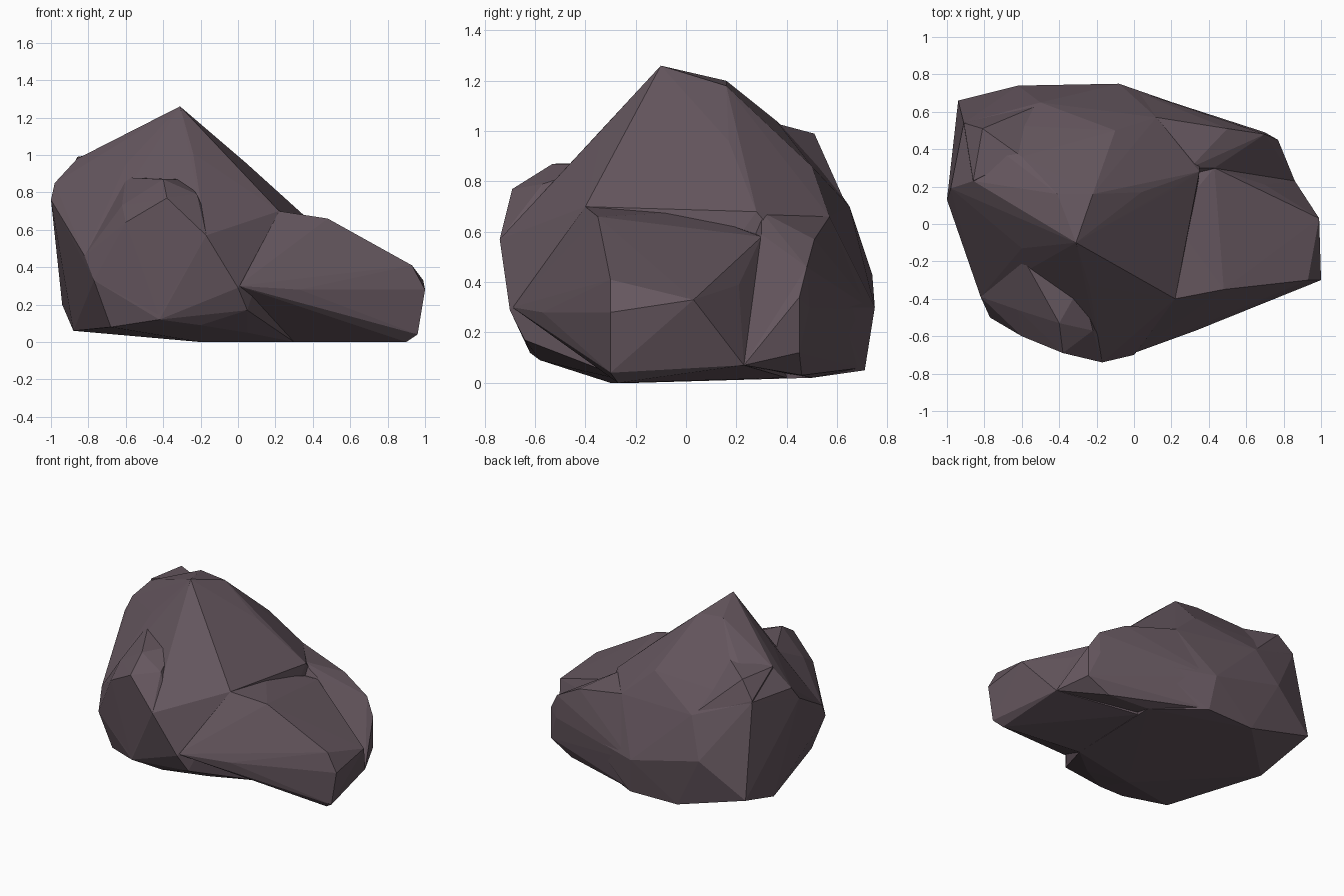
import bpy
import bmesh

default_cube = bpy.data.objects.get("Cube")
if default_cube:
    bpy.data.objects.remove(default_cube, do_unlink=True)


def make_material(name, colour):
    material = bpy.data.materials.new(name)
    material.use_nodes = True
    material.diffuse_color = colour
    shader = material.node_tree.nodes["Principled BSDF"]
    shader.inputs["Base Color"].default_value = colour
    shader.inputs["Roughness"].default_value = .9
    return material


stone = make_material("dusky stone", (.13, .094, .113, 1))


def chipped_block(name, *corner_groups):
    """Wrap the chipped corners of one boulder mass in flat facets."""
    bm = bmesh.new()
    for group in corner_groups:
        for corner in group:
            bm.verts.new(corner)
    result = bmesh.ops.convex_hull(bm, input=bm.verts)
    spare = {v for v in result["geom_interior"] + result["geom_unused"]
             if isinstance(v, bmesh.types.BMVert)}
    bmesh.ops.delete(bm, geom=list(spare), context="VERTS")
    bmesh.ops.recalc_face_normals(bm, faces=bm.faces)
    mesh = bpy.data.meshes.new(name)
    bm.to_mesh(mesh)
    bm.free()
    mesh.materials.append(stone)
    block = bpy.data.objects.new(name, mesh)
    bpy.context.collection.objects.link(block)
    return block


def fuse(target, masses):
    """Merge every extra mass into the target as a single shell."""
    bpy.context.view_layer.objects.active = target
    for mass in masses:
        union = target.modifiers.new("fuse " + mass.name, "BOOLEAN")
        union.operation = "UNION"
        union.solver = "EXACT"
        union.object = mass
        bpy.ops.object.modifier_apply(modifier=union.name)
        bpy.data.objects.remove(mass, do_unlink=True)


# Main mass: crown, flanks, waist and underside
crown = [(-.31, -.1, 1.26), (-.41, .16, 1.2), (-.22, .16, 1.18),
         (-.86, .23, .98), (-.6, .36, 1.04), (-.24, -.33, 1.01),
         (.04, .17, .96), (-.1, .5, .86)]
flanks = [(-1, .13, .76), (-.98, .19, .85), (-.91, .54, .86),
          (-.5, .65, .7), (-.6, -.13, .95), (.2, .18, .81),
          (.22, -.4, .7), (.12, .57, .66), (.35, .28, .68)]
waist = [(-.62, .74, .43), (-.08, .75, .3), (.35, .6, .3),
         (-.82, -.39, .46), (-.77, -.5, .33), (0, -.7, .29),
         (-.17, -.74, .57), (.05, -.64, .17), (-.94, .66, .2)]
underside = [(-.88, .25, .06), (-.68, -.47, .08), (-.42, -.62, .12),
             (-.2, -.58, .09), (.05, -.42, .05), (-.2, -.3, 0),
             (.3, -.2, 0), (.3, .5, .02), (-.05, .71, .05), (-.42, .7, .05)]
boulder = chipped_block("boulder", crown, flanks, waist, underside)

# Raised shoulder at the back corner
shoulder_top = [(-.81, .51, .99), (-.86, .23, .99), (-.6, .36, 1.03)]
shoulder_root = [(-.91, .54, .87), (-.5, .64, .7), (-.5, .3, .6),
                 (-.9, .3, .5), (-.85, .6, .5)]
shoulder = chipped_block("shoulder", shoulder_top, shoulder_root)

# Low spur running out to the side, with a gully along its back
spur_top = [(.22, -.4, .7), (.48, -.35, .66), (.38, -.12, .64),
            (.93, -.3, .41), (.2, .03, .68), (.43, .3, .58)]
spur_end = [(1, -.3, .28), (.99, .03, .33), (.96, -.3, .04),
            (.98, -.11, .31), (.9, -.27, 0), (.86, .23, .07),
            (.7, .21, .39)]
spur_root = [(.33, -.57, .28), (0, -.69, .3), (.3, -.2, 0),
             (.3, .4, .02), (0, .2, .1), (0, .3, .6)]
spur = chipped_block("spur", spur_top, spur_end, spur_root)

# Rounded hump behind the spur
hump_top = [(.3, .3, .68), (.5, .51, .57), (.43, .3, .59),
            (.7, .48, .46), (.77, .45, .34), (.12, .57, .66)]
hump_base = [(.77, .45, .12), (.86, .23, .07), (.7, .49, .3),
             (.6, .46, .03), (.35, .6, .3), (.3, .5, .02),
             (-.05, .7, .06), (-.07, .74, .29), (.1, 0, .1)]
hump = chipped_block("hump", hump_top, hump_base)

# Broken ledge beneath the crown
ledge_rim = [(-.38, -.43, .87), (-.4, -.53, .87), (-.22, -.57, .79),
             (-.38, -.69, .77), (-.6, -.6, .64), (-.62, -.46, .73)]
ledge_root = [(-.17, -.74, .57), (-.77, -.5, .33), (-.82, -.39, .46),
              (0, -.7, .29), (-.6, -.17, .88), (-.28, -.32, .87),
              (-.4, -.2, .6), (-.42, -.62, .13)]
ledge = chipped_block("ledge", ledge_rim, ledge_root)

fuse(boulder, [shoulder, spur, hump, ledge])

# Crisp facets, with every face sharing the one stone colour
for face in boulder.data.polygons:
    face.use_smooth = False
    face.material_index = 0
